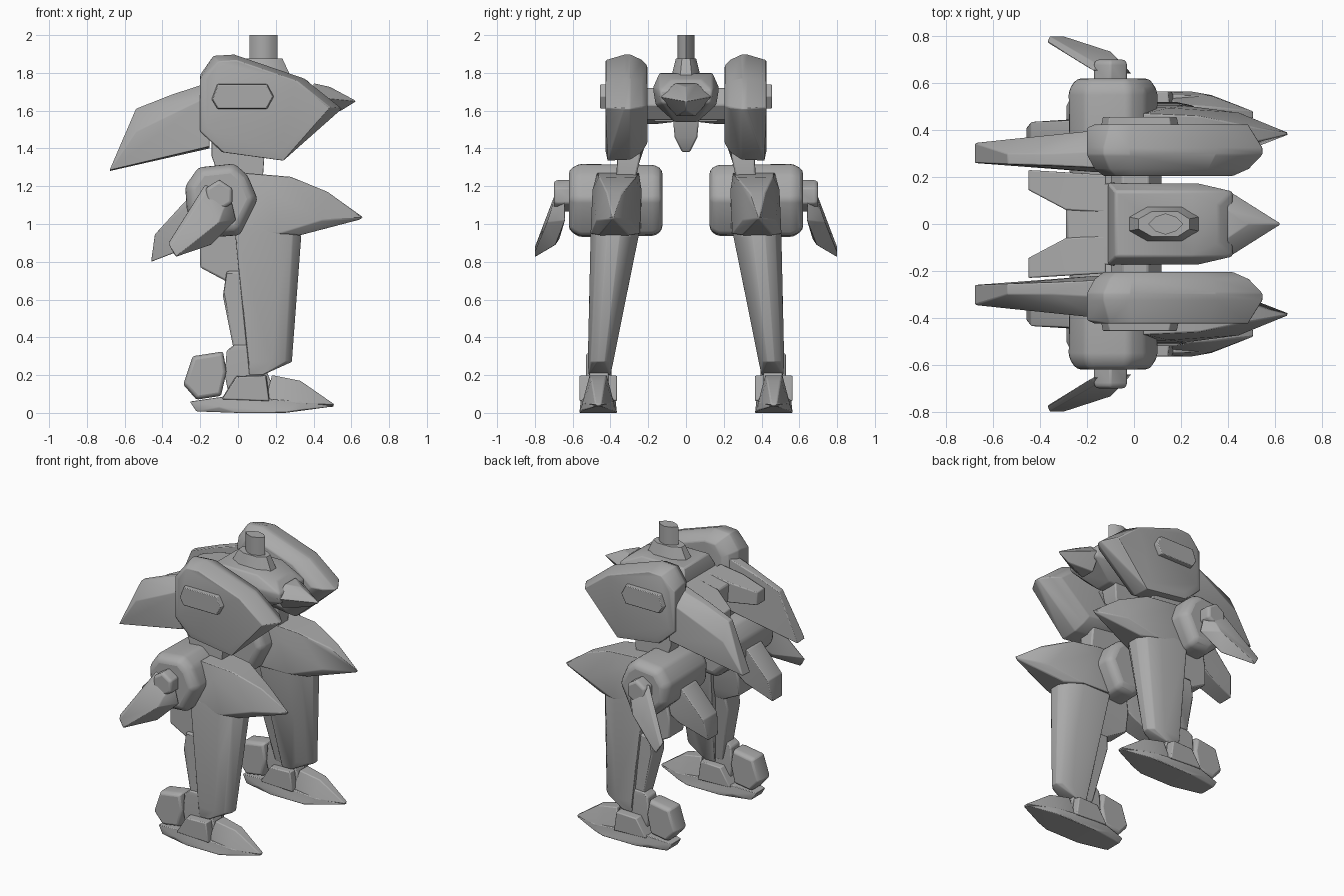
import bpy, bmesh, math

grey = bpy.data.materials.new("armour_grey")
grey.diffuse_color = (0.4, 0.4, 0.4, 1)


def hull(name, pts, bevel=0.0, angle=42):
    """Convex armour block around a few corner points, edges softened."""
    bm = bmesh.new()
    for p in pts:
        bm.verts.new(p)
    res = bmesh.ops.convex_hull(bm, input=bm.verts)
    junk = {v for v in res["geom_interior"] + res["geom_unused"]
            if isinstance(v, bmesh.types.BMVert) and v.is_valid and not v.link_faces}
    bmesh.ops.delete(bm, geom=list(junk), context="VERTS")
    bmesh.ops.dissolve_limit(bm, angle_limit=math.radians(2), verts=bm.verts, edges=bm.edges)
    bmesh.ops.recalc_face_normals(bm, faces=bm.faces)
    me = bpy.data.meshes.new(name)
    bm.to_mesh(me)
    bm.free()
    me.materials.append(grey)
    ob = bpy.data.objects.new(name, me)
    bpy.context.collection.objects.link(ob)
    if bevel:
        m = ob.modifiers.new("soft_edges", "BEVEL")
        m.width, m.segments, m.limit_method = bevel, 2, "ANGLE"
        m.angle_limit = math.radians(25)
    bpy.ops.object.select_all(action="DESELECT")
    ob.select_set(True)
    bpy.context.view_layer.objects.active = ob
    bpy.ops.object.shade_smooth_by_angle(angle=math.radians(angle))
    return ob


def plate(profile, *layers):
    """Side profile (x, z) repeated at (y, scale) layers."""
    cx = sum(p[0] for p in profile) / len(profile)
    cz = sum(p[1] for p in profile) / len(profile)
    return [(cx + (x - cx) * s, y, cz + (z - cz) * s) for y, s in layers for x, z in profile]


def rings(*rows):
    """Stacked rectangles (z, x0, x1, y0, y1)."""
    return [(x, y, z) for z, x0, x1, y0, y1 in rows for x in (x0, x1) for y in (y0, y1)]


def slices(*rows):
    """Rectangles along the length (x, y0, y1, z0, z1)."""
    return [(x, y, z) for x, y0, y1, z0, z1 in rows for y in (y0, y1) for z in (z0, z1)]


def both(*pts):
    """Points repeated on both sides of the centre line."""
    return [(x, s * y, z) for x, y, z in pts for s in (1, -1)]


def pair(name, pts, bevel=0.0):
    """Same block on both sides of the body."""
    for side, s in (("left", 1), ("right", -1)):
        hull(f"{side}_{name}", [(x, y * s, z) for x, y, z in pts], bevel)


# ---- Central body ----
hull("neck", [(0.135 + a, b, z) for z in (1.84, 2.0)
              for a, b in ((-.075, 0), (.075, 0), (0, .045), (0, -.045),
                           (-.045, .03), (.045, .03), (-.045, -.03), (.045, -.03))], angle=60)
hull("collar", [(0.135 + a * k, b * k, z) for z, k in ((1.79, 1), (1.875, .72))
                for a, b in ((-.16, .03), (-.16, -.03), (.14, .03), (.14, -.03),
                             (-.08, .075), (.07, .075), (-.08, -.075), (.07, -.075))])
hull("waist", rings((1.80, -.08, .24, -.14, .14), (1.72, -.11, .27, -.175, .175),
                    (1.63, -.11, .27, -.16, .16), (1.54, -.04, .25, -.06, .06))
     + both((.42, .14, 1.71), (.42, .13, 1.64), (.36, .08, 1.765)), .01)
hull("nose", both((.40, .145, 1.675), (.40, .06, 1.745), (.38, .05, 1.57))
     + [(.49, 0, 1.725), (.63, 0, 1.65), (.55, 0, 1.6)], .006)
hull("crotch", rings((1.62, 0, .22, -.075, .075), (1.46, .02, .2, -.06, .06),
                     (1.38, .07, .15, -.02, .02)), .008)
hull("back_block", both((-.08, .18, 1.72), (-.29, .07, 1.67), (-.2, .16, 1.69),
                        (-.08, .17, 1.54), (-.28, .07, 1.54)), .008)
hull("hip_axle", plate([(-.1, 1.63), (-.05, 1.71), (.06, 1.72), (.12, 1.63), (.06, 1.55), (-.05, 1.55)],
                       (-.26, 1), (.26, 1)), .008)
pair("rear_flap", slices((-.12, .05, .21, 1.55, 1.71), (-.29, .06, .22, 1.54, 1.68),
                         (-.45, .145, .23, 1.53, 1.62)), .006)

# ---- Hip armour ----
hip = [(-.2, 1.79), (-.13, 1.89), (-.02, 1.897), (.12, 1.845), (.35, 1.77), (.55, 1.61),
       (.24, 1.34), (-.085, 1.385), (-.2, 1.49)]
hip_foot = [(.24, .415, 1.335), (-.085, .415, 1.38), (-.2, .41, 1.49), (-.2, .41, 1.77)]
pair("hip_armour", plate(hip, (.205, .74), (.235, .88), (.295, 1), (.325, 1), (.425, .87)) + hip_foot, .006)
pair("hip_panel", plate([(-.14, 1.66), (-.11, 1.74), (.155, 1.74), (.19, 1.675), (.155, 1.61), (-.11, 1.61)],
                        (.40, 1.03), (.455, .96)), .004)
# Thruster: high inner ridge, lower outer edge
pair("thruster", [(-.15, .22, 1.40), (-.15, .40, 1.41), (-.15, .24, 1.75), (-.15, .31, 1.75), (-.15, .40, 1.68),
                  (-.35, .235, 1.39), (-.35, .375, 1.39), (-.35, .25, 1.685), (-.35, .30, 1.685),
                  (-.35, .375, 1.59), (-.54, .255, 1.61), (-.54, .30, 1.61), (-.54, .36, 1.49),
                  (-.54, .26, 1.33), (-.54, .355, 1.33), (-.68, .26, 1.28), (-.68, .345, 1.285)], .005)
pair("hip_link", rings((1.45, -.14, .12, .25, .36), (1.36, -.14, .14, .24, .36),
                       (1.22, -.09, .13, .27, .37)), .01)

# ---- Knee joint and fins ----
pod = [(-.21, 1.30), (-.02, 1.32), (.05, 1.26), (.105, 1.13), (.01, .94), (-.13, .93), (-.27, 1.06), (-.28, 1.2)]
pair("knee_pod", plate(pod, (.125, .82), (.16, .97), (.57, 1), (.62, .82)), .02)
pair("knee_bolt", plate([(-.17, 1.19), (-.10, 1.235), (-.03, 1.19), (-.03, 1.11), (-.10, 1.065), (-.17, 1.11)],
                        (.58, 1), (.685, 1), (.70, .85)), .008)
pair("side_fin", [(-.175, .655, 1.21), (-.04, .645, 1.15), (-.01, .64, 1.02), (-.14, .69, .89),
                  (-.37, .775, .90), (-.33, .80, .825), (-.17, .69, 1.17), (-.08, .715, 1.07),
                  (-.10, .735, 1.01), (-.30, .80, .85), (-.36, .80, .88), (-.2, .67, .92)], .004)
pair("rear_fin", [(x, y, z) for x, z, y0, y1 in ((-.2, 1.15, .28, .45), (-.28, 1.12, .28, .44),
                  (-.44, .945, .28, .435), (-.46, .80, .30, .41), (-.25, .88, .29, .44),
                  (-.15, .95, .30, .45)) for y in (y0, y1)], .006)

# ---- Leg ----
pair("knee_spike", [(.04, .25, 1.27), (.04, .47, 1.27), (.28, .27, 1.245), (.28, .46, 1.25),
                    (.475, .34, 1.165), (.475, .42, 1.17), (.67, .385, 1.03),
                    (.45, .30, 1.02), (.45, .475, 1.02), (.33, .30, .94), (.33, .46, .94),
                    (.0, .24, .95), (.0, .50, .95), (.22, .245, .95), (.22, .505, .95),
                    (.15, .235, 1.18), (.15, .495, 1.18)], .006)
# Shin: widest behind, tapering to a rounded front ridge
pair("shin", rings((1.0, -.02, .20, .25, .50), (.94, -.01, .20, .25, .505), (.62, .08, .21, .315, .51),
                   (.27, .06, .18, .385, .52), (.2, .06, .13, .40, .515),
                   (.94, .28, .29, .29, .475), (.27, .24, .25, .405, .505),
                   (.94, .33, .335, .35, .42), (.27, .28, .285, .43, .47)), .008)
pair("upper_calf", rings((1.0, -.18, .1, .28, .47), (.9, -.2, .1, .29, .47),
                         (.77, -.2, .1, .31, .47), (.69, -.05, .1, .34, .47)), .01)
pair("lower_calf", rings((.75, -.06, .12, .33, .49), (.62, -.08, .12, .35, .49),
                         (.40, -.02, .12, .39, .50), (.22, .0, .12, .41, .50)), .01)

# ---- Foot ----
pair("ankle", rings((.36, -.02, .06, .415, .505), (.33, -.06, .1, .41, .51),
                    (.20, -.07, .16, .41, .51), (.1, -.05, .2, .41, .51)), .008)
pair("heel_pod", plate([(-.29, .15), (-.24, .30), (-.08, .325), (-.06, .22), (-.09, .09), (-.22, .07)],
                       (.395, .9), (.42, 1), (.505, 1), (.53, .9)), .01)
pair("foot_sole", [(x, .465 + s * w, z) for s in (-1, 1) for x, w, z in
                   ((-.255, .05, .06), (-.22, .06, .008), (-.1, .095, .03), (-.05, .09, .09),
                    (.0, .1, .0), (.25, .1, .0), (.33, .085, .015), (.33, .08, .06), (.51, .015, .035))], .005)
pair("toe", [(.14, .39, .04), (.14, .54, .04), (.18, .42, .2), (.18, .51, .2), (.33, .43, .17),
             (.33, .50, .17), (.32, .38, .05), (.32, .55, .05), (.51, .45, .045), (.51, .48, .045),
             (.5, .465, .03)], .006)
pair("foot_guard", plate([(-.09, .07), (-.01, .195), (.15, .2), (.17, .06)], (.365, .95), (.41, 1),
                         (.52, 1), (.565, .95)), .006)
